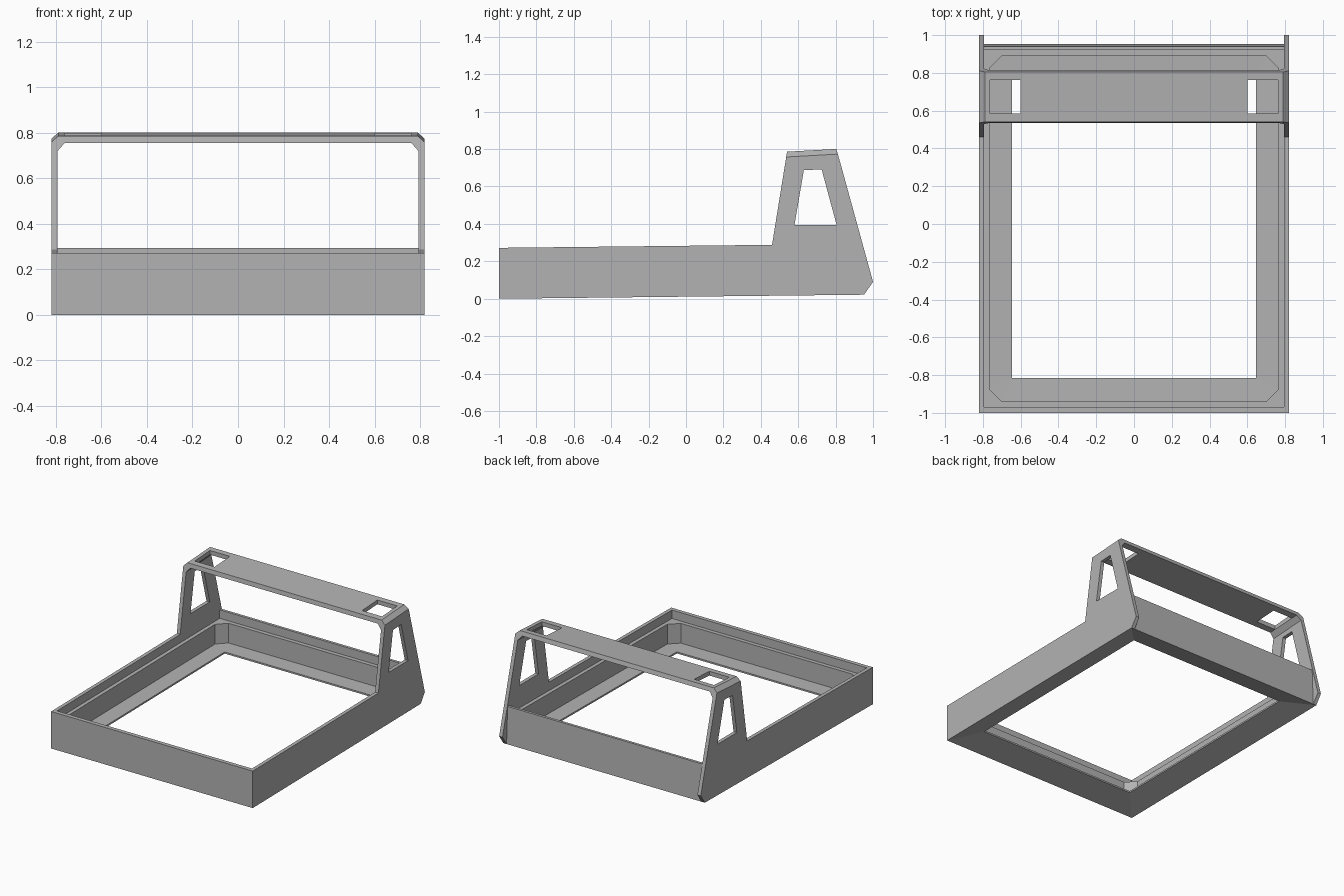
import bpy, bmesh
from mathutils import Vector

if "Cube" in bpy.data.objects:
    bpy.data.objects.remove(bpy.data.objects["Cube"])

grey = bpy.data.materials.new("light_grey")
grey.diffuse_color = (0.45, 0.45, 0.45, 1)
grey.use_nodes = True
grey.node_tree.nodes["Principled BSDF"].inputs["Base Color"].default_value = grey.diffuse_color


def finish(name, bm):
    bmesh.ops.remove_doubles(bm, verts=bm.verts, dist=1e-5)
    bmesh.ops.recalc_face_normals(bm, faces=bm.faces)
    me = bpy.data.meshes.new(name)
    bm.to_mesh(me)
    bm.free()
    me.materials.append(grey)
    ob = bpy.data.objects.new(name, me)
    bpy.context.collection.objects.link(ob)
    return ob


def prism(loops, offset):
    """Extrude a flat outline (with optional holes) along offset."""
    bm = bmesh.new()
    for loop in loops:
        vs = [bm.verts.new(p) for p in loop]
        for a, b in zip(vs, vs[1:] + vs[:1]):
            bm.edges.new((a, b))
    bmesh.ops.triangle_fill(bm, edges=bm.edges[:], use_beauty=True)
    bmesh.ops.dissolve_limit(bm, angle_limit=0.01, verts=bm.verts[:], edges=bm.edges[:])
    ext = bmesh.ops.extrude_face_region(bm, geom=bm.faces[:])["geom"]
    moved = [g for g in ext if isinstance(g, bmesh.types.BMVert)]
    bmesh.ops.translate(bm, verts=moved, vec=Vector(offset))
    return bm


def front_y(z):
    return 0.46 + (z - 0.288) * 0.161


def back_y(z):
    return 1.0 - (z - 0.09) * 0.2817


# Tray: stepped rim, chamfered pocket, bottom flange and hollowed underside
# (half width, front y, back y, z, corner chamfer)
sections = [
    (0.82, -1.0, 0.952, 0.0, 0), (0.82, -1.0, 0.94, 0.272, 0),
    (0.793, -0.97, 0.92, 0.272, 0), (0.793, -0.97, 0.92, 0.21, 0),
    (0.765, -0.94, 0.89, 0.21, 0.065), (0.765, -0.94, 0.89, 0.065, 0.065),
    (0.645, -0.815, 0.767, 0.062, 0), (0.645, -0.815, 0.767, 0.05, 0),
]
bm = bmesh.new()
rings = []
for w, f, b, z, c in sections:
    pts = [(-w + c, f), (w - c, f), (w, f + c), (w, b - c),
           (w - c, b), (-w + c, b), (-w, b - c), (-w, f + c)]
    # the whole tray rises slightly towards the back
    rings.append([bm.verts.new((x, y, z + 0.011 * (y + 1))) for x, y in pts])
for r, s in zip(rings, rings[1:] + rings[:1]):
    for i in range(8):
        j = (i + 1) % 8
        bm.faces.new((r[i], r[j], s[j], s[i]))
bmesh.ops.dissolve_degenerate(bm, dist=1e-5, edges=bm.edges[:])
finish("tray", bm)

# Side towers with a tapered window
Z_JOIN = 0.72
def lift(y):
    return 0.056 * (y - 0.54)

yf, yb = front_y(Z_JOIN), back_y(Z_JOIN)
outline = [(0.46, 0.288), (0.94, 0.2933), (0.952, 0.0215), (1.0, 0.09),
           (yb, Z_JOIN + lift(yb)), (yf, Z_JOIN + lift(yf))]
window = [(0.58, 0.395), (0.805, 0.395), (0.725, 0.692), (0.63, 0.687)]
for side, name in ((1, "right_tower"), (-1, "left_tower")):
    loops = [[(side * 0.793, y, z) for y, z in lp] for lp in (outline, window)]
    finish(name, prism(loops, (side * 0.027, 0, 0)))

# Top bar with chamfered shoulders, following the lean of the towers
half = [(0.793, Z_JOIN), (0.82, Z_JOIN), (0.82, 0.758), (0.79, 0.786)]
inner = [(-0.793, Z_JOIN), (-0.762, 0.755), (0.762, 0.755)]
section = half + [(-x, z) for x, z in reversed(half)][:-1] + inner
bm = prism([[(x, 0, z) for x, z in section]], (0, 1, 0))
for v in bm.verts:
    v.co.y = back_y(v.co.z) if v.co.y > 0.5 else front_y(v.co.z)
    v.co.z += lift(v.co.y)
bar = finish("top_bar", bm)

# Openings at both ends of the bar
cutters = []
for side in (1, -1):
    pts = [(side * x, y, 0.7) for x, y in
           ((0.6, 0.585), (0.762, 0.585), (0.762, 0.762), (0.6, 0.762))]
    cutter = finish("opening_cutter", prism([pts], (0, 0, 0.2)))
    cutter.hide_render = True
    mod = bar.modifiers.new("opening", "BOOLEAN")
    mod.operation, mod.solver, mod.object = "DIFFERENCE", "EXACT", cutter
    cutters.append(cutter)
bpy.context.view_layer.objects.active = bar
bar.select_set(True)
for mod in list(bar.modifiers):
    bpy.ops.object.modifier_apply(modifier=mod.name)
for cutter in cutters:
    bpy.data.objects.remove(cutter)
